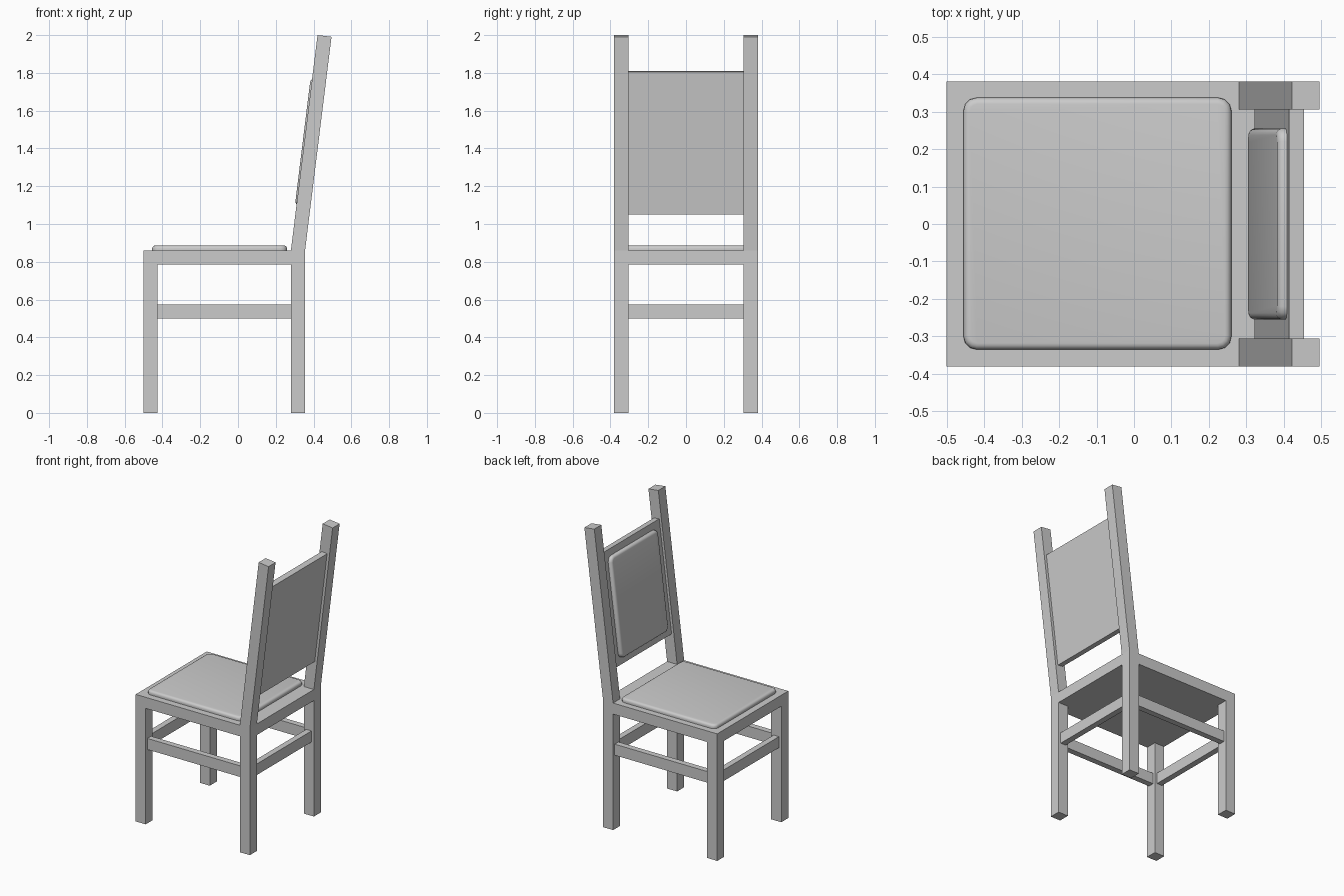
import bpy, bmesh
from math import atan2, sin, cos
from mathutils import Matrix, Vector

if "Cube" in bpy.data.objects:
    bpy.data.objects.remove(bpy.data.objects["Cube"])

TILT = atan2(0.14, 1.14)      # backrest lean
T = 0.075                     # square section of the frame


def finish(name, bm, mat=None):
    if mat:
        bm.transform(mat)
    bmesh.ops.recalc_face_normals(bm, faces=bm.faces)
    me = bpy.data.meshes.new(name)
    bm.to_mesh(me)
    bm.free()
    ob = bpy.data.objects.new(name, me)
    bpy.context.collection.objects.link(ob)
    return ob


def box_bm(x0, x1, y0, y1, z0, z1):
    bm = bmesh.new()
    bmesh.ops.create_cube(bm, size=1)
    bm.transform(Matrix.Translation(((x0 + x1) / 2, (y0 + y1) / 2, (z0 + z1) / 2))
                 @ Matrix.Diagonal((x1 - x0, y1 - y0, z1 - z0, 1)))
    return bm


def box(name, *dims, mat=None):
    return finish(name, box_bm(*dims), mat)


def cushion(name, sx, sy, h, mat):
    """Pad on the local xy plane: rounded corners, then a rounded top edge."""
    bm = box_bm(-sx / 2, sx / 2, -sy / 2, sy / 2, 0, h)
    upright = [e for e in bm.edges if abs(e.verts[0].co.z - e.verts[1].co.z) > h / 2]
    bmesh.ops.bevel(bm, geom=upright, offset=0.035, segments=3, profile=0.5, affect='EDGES')
    top = [e for e in bm.edges if all(v.co.z > h - 1e-4 for v in e.verts)]
    bmesh.ops.bevel(bm, geom=top, offset=0.017, segments=4, profile=0.5, affect='EDGES')
    ob = finish(name, bm, mat)
    bpy.context.view_layer.objects.active = ob
    ob.select_set(True)
    bpy.ops.object.shade_smooth_by_angle(angle=0.7)
    ob.select_set(False)


# seat board
box("seat", -0.5, 0.355, -0.38, 0.38, 0.785, 0.86)

# legs, leaning back posts and side stretchers, one set per side
for side, s in (("near", -1), ("far", 1)):
    y0, y1 = sorted((s * 0.38, s * (0.38 - T)))
    box("front_leg_" + side, -0.5, -0.5 + T, y0, y1, 0, 0.785)
    box("rear_leg_" + side, 0.28, 0.28 + T, y0, y1, 0, 0.785)
    bm = bmesh.new()
    prof = [(0.28, 0.86), (0.355, 0.86), (0.495, 1.991), (0.421, 2.0)]
    f = bm.faces.new([bm.verts.new((x, y0, z)) for x, z in prof])
    ext = bmesh.ops.extrude_face_region(bm, geom=[f])
    bmesh.ops.translate(bm, vec=(0, T, 0),
                        verts=[v for v in ext["geom"] if isinstance(v, bmesh.types.BMVert)])
    finish("back_post_" + side, bm)
    yc = s * 0.3425
    box("side_stretcher_" + side, -0.425, 0.28, yc - 0.02, yc + 0.02, 0.5, 0.575)

# cross stretchers
for name, xc in (("front_stretcher", -0.4625), ("rear_stretcher", 0.3175)):
    box(name, xc - 0.02, xc + 0.02, -0.305, 0.305, 0.5, 0.575)

# leaning back panel, in a frame whose local z runs up the posts
lean = Matrix.Translation((0.3175, 0, 0.86)) @ Matrix.Rotation(TILT, 4, 'Y')
u0, u1 = 0.194, 0.955
box("back_panel", -0.02, 0.02, -0.305, 0.305, u0, u1, mat=lean)

# seat cushion and back cushion
cushion("seat_cushion", 0.715, 0.672, 0.026, Matrix.Translation((-0.0975, 0.001, 0.86)))
to_front = Matrix.Translation((-0.02, 0, (u0 + u1) / 2)) @ Matrix.Rotation(-1.5707963, 4, 'Y')
cushion("back_cushion", u1 - u0 - 0.09, 0.51, 0.025, lean @ to_front)
